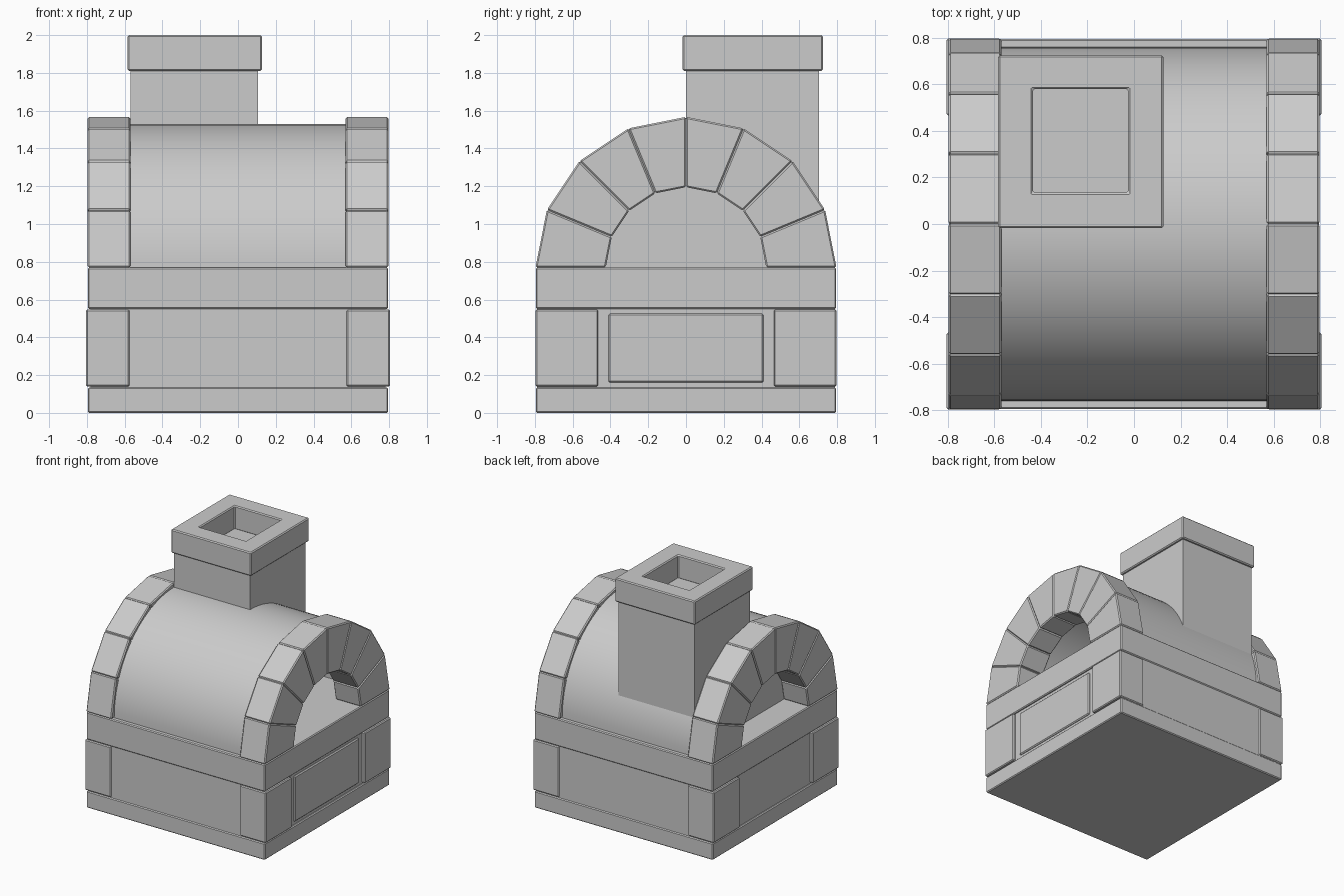
import bpy, bmesh
from math import sin, cos, pi, radians, sqrt, asin

if "Cube" in bpy.data.objects:
    bpy.data.objects.remove(bpy.data.objects["Cube"])

SPRING = 0.77  # height where the vault and arches begin


def finish(name, bm, bevel=0.0, smooth=False):
    bmesh.ops.recalc_face_normals(bm, faces=bm.faces)
    me = bpy.data.meshes.new(name)
    bm.to_mesh(me)
    bm.free()
    ob = bpy.data.objects.new(name, me)
    bpy.context.collection.objects.link(ob)
    if smooth:
        me.shade_smooth()
        me.set_sharp_from_angle(angle=radians(30))
    if bevel:
        m = ob.modifiers.new("edge_bevel", 'BEVEL')
        m.width, m.segments, m.limit_method = bevel, 1, 'ANGLE'
    return ob


def extrude(name, yz, x0, x1, bevel=0.0, smooth=False):
    """Extrude a closed outline in the YZ plane from x0 to x1."""
    bm = bmesh.new()
    f = bm.faces.new([bm.verts.new((x0, y, z)) for y, z in yz])
    ext = bmesh.ops.extrude_face_region(bm, geom=[f])
    verts = [g for g in ext["geom"] if isinstance(g, bmesh.types.BMVert)]
    bmesh.ops.translate(bm, verts=verts, vec=(x1 - x0, 0, 0))
    return finish(name, bm, bevel, smooth)


def box(name, x, y, z, bevel=0.007):
    yz = [(y[0], z[0]), (y[1], z[0]), (y[1], z[1]), (y[0], z[1])]
    return extrude(name, yz, x[0], x[1], bevel)


def polar(r, a):
    return (r * cos(a), SPRING + r * sin(a))


def arc(r, a0, a1, n):
    return [polar(r, a0 + (a1 - a0) * i / n) for i in range(n + 1)]


# Stacked base: plinth, core, hearth slab
box("plinth", (-0.795, 0.795), (-0.795, 0.795), (0, 0.135))
box("base_core", (-0.78, 0.78), (-0.788, 0.788), (0.13, 0.555), 0)
box("hearth_slab", (-0.795, 0.795), (-0.795, 0.795), (0.55, SPRING))

# Corner blocks
for sx in (-1, 1):
    for sy in (-1, 1):
        box("corner_block", sorted((sx * 0.575, sx * 0.805)),
            sorted((sy * 0.465, sy * 0.797)), (0.14, 0.547))

# Panel under the oven mouth
box("mouth_panel", (0.7, 0.792), (-0.41, 0.41), (0.16, 0.525), 0.008)

# Hollow barrel vault and its closed end wall
extrude("vault", arc(0.76, 0, pi, 48) + arc(0.70, pi, 0, 48), -0.575, 0.575, 0, True)
extrude("end_wall", arc(0.72, 0, pi, 48), -0.57, -0.51)

# Arches of eight wedge stones at both ends
for x0, x1 in ((-0.797, -0.57), (0.57, 0.797)):
    for i in range(8):
        a0, a1 = pi * i / 8, pi * (i + 1) / 8
        wedge = [polar(0.797, a0), polar(0.797, a1), polar(0.425, a1), polar(0.425, a0)]
        extrude("arch_stone", wedge, x0, x1, 0.008)

# Chimney, its underside following the vault
R = 0.735
saddle = arc(R, pi / 2, pi / 2 - asin(0.705 / R), 16)
extrude("chimney", saddle + [(0.705, 1.815), (0.0, 1.815)], -0.57, 0.107)

# Chimney cap: a square ring
bm = bmesh.new()
outer = [(-0.585, -0.018), (0.127, -0.018), (0.127, 0.725), (-0.585, 0.725)]
inner = [(-0.435, 0.135), (-0.025, 0.135), (-0.025, 0.58), (-0.435, 0.58)]
rings = [[bm.verts.new((x, y, z)) for x, y in loop]
         for loop, z in ((outer, 1.81), (outer, 2.0), (inner, 2.0), (inner, 1.81))]
for k in range(4):
    a, b = rings[k], rings[(k + 1) % 4]
    for i in range(4):
        j = (i + 1) % 4
        bm.faces.new((a[i], a[j], b[j], b[i]))
finish("chimney_cap", bm, 0.008)
